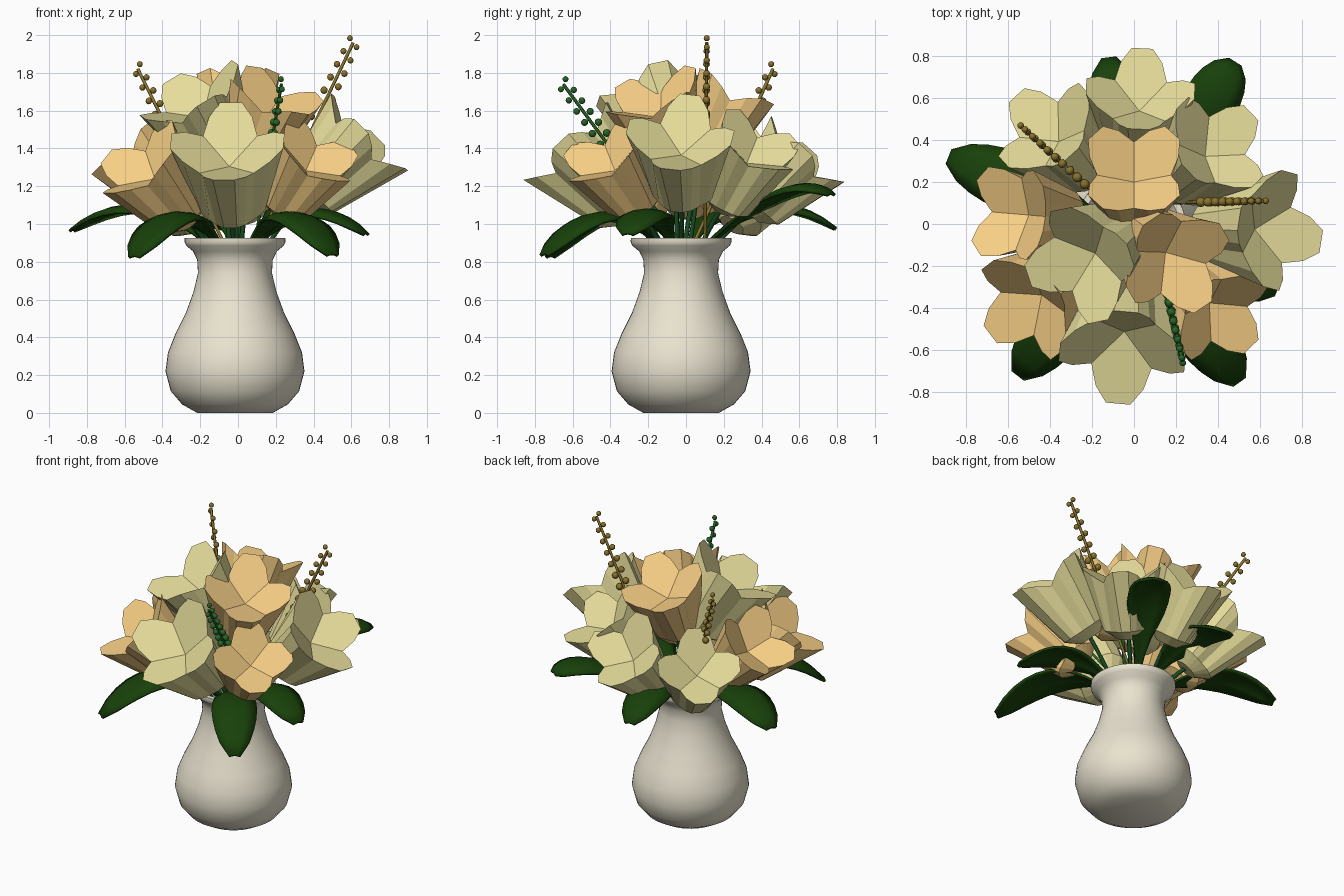
import bpy, bmesh
from math import sin, cos, pi, radians, atan2
from mathutils import Vector

if "Cube" in bpy.data.objects:
    bpy.data.objects.remove(bpy.data.objects["Cube"])

CX, CY = -0.016, -0.026


def mat(name, rgb):
    m = bpy.data.materials.new(name)
    m.diffuse_color = (*rgb, 1)
    m.use_nodes = True
    m.node_tree.nodes["Principled BSDF"].inputs["Base Color"].default_value = m.diffuse_color
    return m


CREAM = mat("cream_glaze", (0.82, 0.77, 0.63))
YELLOW = mat("yellow_petal", (0.80, 0.73, 0.33))
ORANGE = mat("orange_petal", (0.94, 0.63, 0.24))
LEAF = mat("leaf_green", (0.009, 0.052, 0.003))
STEM = mat("stem_green", (0.01, 0.07, 0.015))
GOLD = mat("gold_berry", (0.25, 0.17, 0.025))
GREEN = mat("green_berry", (0.02, 0.13, 0.02))


def make(name, verts, faces, material, smooth=False):
    me = bpy.data.meshes.new(name)
    me.from_pydata([tuple(v) for v in verts], [], faces)
    bm = bmesh.new()
    bm.from_mesh(me)
    bmesh.ops.recalc_face_normals(bm, faces=bm.faces)
    for f in bm.faces:
        f.smooth = smooth
    bm.to_mesh(me)
    bm.free()
    me.materials.append(material)
    ob = bpy.data.objects.new(name, me)
    bpy.context.collection.objects.link(ob)
    return ob


def bezier(a, b, c, t):
    return a * (1 - t) ** 2 + b * 2 * t * (1 - t) + c * t * t


def stalk(name, pts, radius, material):
    cu = bpy.data.curves.new(name, 'CURVE')
    cu.dimensions = '3D'
    cu.bevel_depth = radius
    cu.bevel_resolution = 1
    cu.use_fill_caps = True
    sp = cu.splines.new('POLY')
    sp.points.add(len(pts) - 1)
    for p, q in zip(sp.points, pts):
        p.co = (*q, 1)
    cu.materials.append(material)
    ob = bpy.data.objects.new(name, cu)
    bpy.context.collection.objects.link(ob)


# Vase: lathed profile with a hollow neck
prof = [(0.2, 0), (0.28, 0.045), (0.34, 0.115), (0.368, 0.22), (0.355, 0.32), (0.315, 0.42),
        (0.26, 0.53), (0.22, 0.64), (0.196, 0.74), (0.2, 0.81), (0.222, 0.855), (0.258, 0.885),
        (0.267, 0.905), (0.266, 0.926), (0.235, 0.926), (0.19, 0.87), (0.165, 0.77), (0.2, 0.6), (0.24, 0.45)]
N = 48
vv = [(CX + r * cos(2 * pi * i / N), CY + r * sin(2 * pi * i / N), z) for r, z in prof for i in range(N)]
ff = [(k * N + i, k * N + (i + 1) % N, (k + 1) * N + (i + 1) % N, (k + 1) * N + i)
      for k in range(len(prof) - 1) for i in range(N)]
ff += [tuple(range(N)), tuple(range((len(prof) - 1) * N, len(prof) * N))]
vase = make("vase", vv, ff, CREAM, True)
bpy.context.view_layer.objects.active = vase
vase.select_set(True)
bpy.ops.object.shade_smooth_by_angle(angle=radians(50))


# Flower: faceted cup with four flaring petals, plus its stem
def flower(i, x, y, z, tilt, s, spin, material):
    az, t = atan2(y, x), radians(tilt)
    n = Vector((sin(t) * cos(az), sin(t) * sin(az), cos(t)))
    u = Vector((cos(t) * cos(az), cos(t) * sin(az), -sin(t)))
    v = n.cross(u)
    base = Vector((x, y, z)) - n * 0.45 * s

    def P(r, a, h):
        return base + s * (u * r * cos(a) + v * r * sin(a) + n * h)

    lobe = [(-45, 0.20, 0.38), (-26, 0.255, 0.435), (-11, 0.30, 0.475), (11, 0.30, 0.475), (26, 0.255, 0.435)]
    ring = [(radians(90 * k + d + spin), r, h) for k in range(4) for d, r, h in lobe]
    M = len(ring)
    vs = [P(0.08, a, -0.05) for a, r, h in ring]
    vs += [P(0.16 + 0.15 * (r - 0.20), a, 0.02) for a, r, h in ring]
    vs += [P(r, a, h) for a, r, h in ring]
    vs.append(P(0, 0, 0.295))
    fs = [tuple(range(M))]
    fs += [(k * M + j, k * M + (j + 1) % M, (k + 1) * M + (j + 1) % M, (k + 1) * M + j)
           for k in range(2) for j in range(M)]
    for k in range(4):
        c = [2 * M + (5 * k + j) % M for j in range(6)]
        fs += [(3 * M, *c)]
    make(f"flower_{i}", vs, fs, material)
    a = Vector((CX - x * 0.1, CY - y * 0.1, 0.45))
    mid = Vector((CX + x * 0.2, CY + y * 0.2, 0.9))
    stalk(f"flower_stem_{i}", [bezier(a, mid, base, k / 6) for k in range(7)], 0.013, STEM)


flowers = [
    (-0.42, 0.46, 1.32, 42, 0.88, 0, YELLOW),
    (0.03, 0.63, 1.38, 42, 0.88, 0, YELLOW),
    (0.40, 0.38, 1.43, 38, 0.88, 0, YELLOW),
    (0.68, -0.03, 1.47, 45, 0.96, -9, YELLOW),
    (-0.25, -0.19, 1.69, 33, 0.98, -22, YELLOW),
    (-0.055, -0.62, 1.42, 43, 1.02, 0, YELLOW),
    (0.0, 0.26, 1.71, 26, 0.88, 45, ORANGE),
    (0.20, -0.18, 1.69, 28, 0.92, -16, ORANGE),
    (-0.59, 0.05, 1.39, 42, 0.86, 45, ORANGE),
    (-0.52, -0.40, 1.34, 45, 0.92, 0, ORANGE),
    (0.42, -0.44, 1.38, 42, 0.85, 0, ORANGE)]
for i, f in enumerate(flowers):
    flower(i + 1, *f)


# Leaf: arching blade with a domed cross-section and a rounded tip
def leaf(i, x, y, z, peak, w, bend):
    tip = Vector((x, y, z))
    out = Vector((x - CX, y - CY, 0))
    side = Vector((-out.y, out.x, 0)).normalized()
    a = Vector((CX, CY, 0.82)) + out * 0.08
    mid = Vector((CX, CY, 0)) + out * bend
    mid.z = 2 * peak - (a.z + z) / 2 + 0.02
    widths = [0.12, 0.14, 0.25, 0.45, 0.7, 0.88, 0.98, 1.0, 0.97, 0.86, 0.66, 0.25]
    K = len(widths) - 1
    vs = []
    for k, f in enumerate(widths):
        c = bezier(a, mid, tip, k / K)
        for j in (-1, -0.5, 0, 0.5, 1):
            vs.append(c + side * w * f * j + Vector((0, 0, -0.035 * f * j * j)))
    fs = [(5 * k + j, 5 * k + j + 1, 5 * k + j + 6, 5 * k + j + 5) for k in range(K) for j in range(4)]
    ob = make(f"leaf_{i}", vs, fs, LEAF, True)
    mod = ob.modifiers.new("thickness", 'SOLIDIFY')
    mod.thickness = 0.016
    mod.offset = 0


for i, l in enumerate([(-0.88, 0.32, 0.97, 1.08, 0.14, 0.55), (-0.12, 0.79, 0.98, 1.08, 0.13, 0.55),
                       (0.48, 0.77, 1.16, 1.16, 0.13, 0.75), (0.68, -0.31, 0.95, 1.06, 0.13, 0.55),
                       (0.50, -0.75, 0.84, 1.05, 0.14, 0.55), (-0.55, -0.72, 0.83, 1.05, 0.14, 0.55)]):
    leaf(i + 1, *l)


# Berry sprigs: straight stalk with berries in alternating pairs near the tip
def sprig(name, tip, root, first, material):
    tip, root = Vector(tip), Vector(root)
    d = (tip - root).normalized()
    p = Vector((0, 0, 1)).cross(d).normalized()
    q = d.cross(p)
    stalk(name + "_stalk", [Vector((CX, CY, 0.45)), root, tip], 0.009, material)
    bm = bmesh.new()
    for k in range(9):
        t = k / 8
        c = root.lerp(tip, first + (1 - first) * t)
        for sgn in (-1, 1):
            off = q * sgn * (0.036 - 0.01 * t) + d * 0.014 * sgn
            res = bmesh.ops.create_uvsphere(bm, u_segments=10, v_segments=6, radius=0.024 - 0.008 * t)
            bmesh.ops.translate(bm, verts=res['verts'], vec=c + off)
    for f in bm.faces:
        f.smooth = True
    me = bpy.data.meshes.new(name + "_berries")
    bm.to_mesh(me)
    bm.free()
    me.materials.append(material)
    bpy.context.collection.objects.link(bpy.data.objects.new(name + "_berries", me))


sprig("gold_sprig_right", (0.61, 0.11, 1.96), (0.08, 0.1, 0.85), 0.5, GOLD)
sprig("gold_sprig_left", (-0.53, 0.46, 1.82), (-0.05, 0.02, 0.85), 0.42, GOLD)
sprig("green_sprig", (0.23, -0.65, 1.74), (0.09, -0.03, 0.9), 0.45, GREEN)
